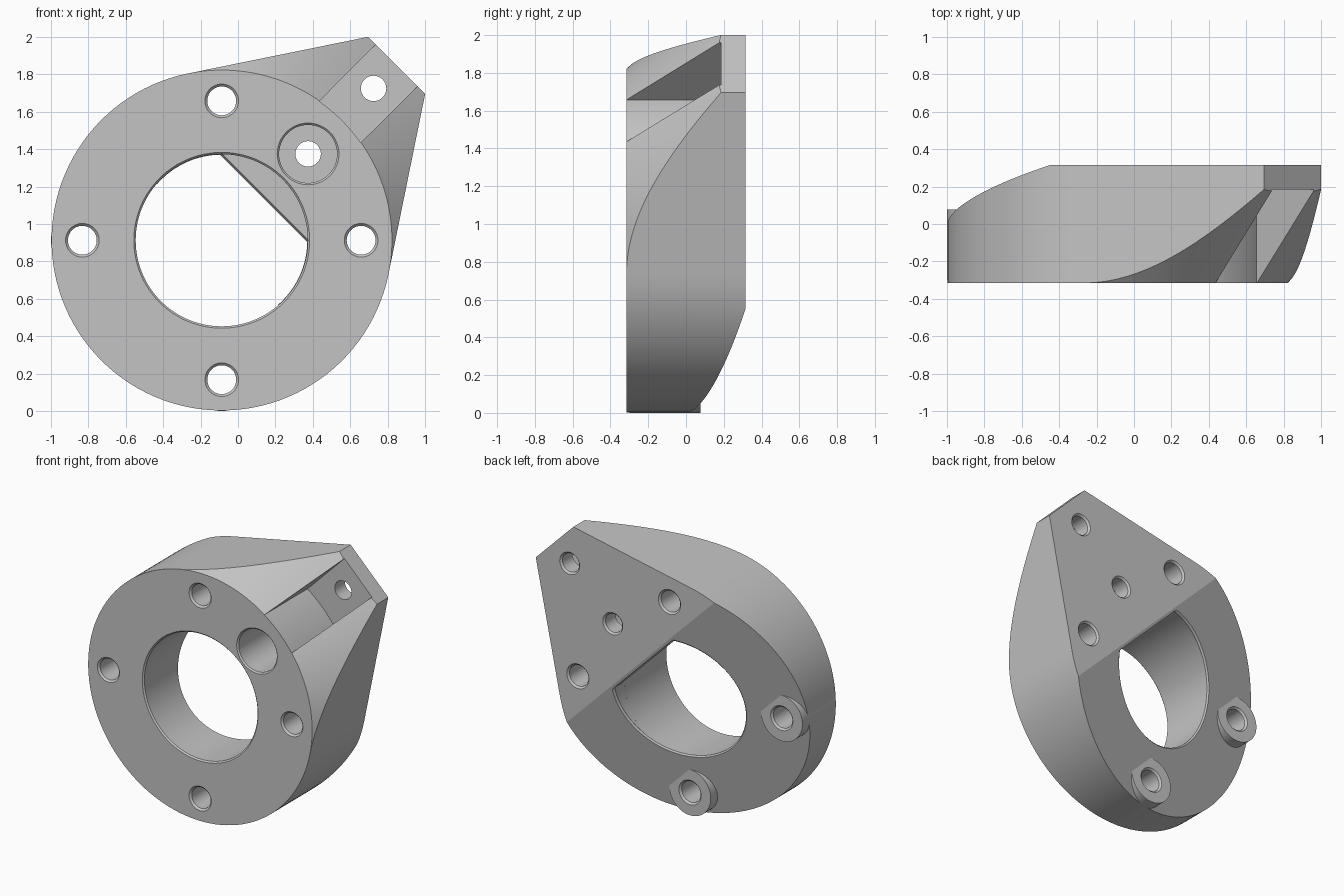
import bpy
import bmesh
from math import acos, atan2, cos, hypot, pi, sin, tau
from mathutils import Matrix

if "Cube" in bpy.data.objects:
    bpy.data.objects.remove(bpy.data.objects["Cube"])

# Local frame: s runs along the arm, t across it, w is depth (front is negative)
H = 0.5 ** 0.5
CENTRE_X, CENTRE_Z = -0.087, 0.913
FRAME = Matrix(((H, H, 0, CENTRE_X), (0, 0, 1, 0), (H, -H, 0, CENTRE_Z), (0, 0, 0, 1)))

FRONT, BACK, STEP = -0.315, 0.315, 0.185
RADIUS, BORE, BOLT = 0.91, 0.46, 0.527
TIP_S, TIP_T = 1.322, 0.216
SLOPE, CREASE = 0.322, 0.335

grey = bpy.data.materials.new("plain_grey")
grey.use_nodes = True
grey.diffuse_color = (0.55, 0.55, 0.55, 1)
grey.node_tree.nodes["Principled BSDF"].inputs["Base Color"].default_value = (0.55, 0.55, 0.55, 1)


def loft(name, rings, cut_plane=False):
    """Solid skinned through rings of equal point counts, capped at both ends."""
    bm = bmesh.new()
    loops = [[bm.verts.new(p) for p in ring] for ring in rings]
    n = len(loops[0])
    for low, high in zip(loops, loops[1:]):
        for i in range(n):
            j = (i + 1) % n
            bm.faces.new((low[i], low[j], high[j], high[i]))
    bm.faces.new(loops[0][::-1])
    bm.faces.new(loops[-1])
    bmesh.ops.remove_doubles(bm, verts=bm.verts[:], dist=1e-5)
    if cut_plane:
        # Sloping back of the ring
        bmesh.ops.bisect_plane(bm, geom=bm.verts[:] + bm.edges[:] + bm.faces[:], dist=1e-5,
                               plane_co=(CREASE, 0, BACK), plane_no=(-SLOPE, 0, 1), clear_outer=True)
        bmesh.ops.holes_fill(bm, edges=[e for e in bm.edges if e.is_boundary], sides=0)
    bmesh.ops.recalc_face_normals(bm, faces=bm.faces[:])
    mesh = bpy.data.meshes.new(name)
    bm.to_mesh(mesh)
    bm.free()
    mesh.materials.append(grey)
    obj = bpy.data.objects.new(name, mesh)
    obj.matrix_world = FRAME
    bpy.context.collection.objects.link(obj)
    return obj


def turned(name, s, t, profile, sides=64):
    """Round part from (depth, radius) pairs."""
    return loft(name, [[(s + r * cos(tau * i / sides), t + r * sin(tau * i / sides), w)
                        for i in range(sides)] for w, r in profile])


def chord_ring(r, limit, w, skew=0.0, sides=96):
    """Circle with everything beyond s = limit sliced off."""
    a = acos(limit / r)
    angles = [a + (tau - 2 * a) * i / sides for i in range(sides + 1)]
    return [(r * cos(b), r * sin(b), w + skew * (r * cos(b) - CREASE)) for b in angles]


def combine(target, other, operation):
    mod = target.modifiers.new(operation.lower(), 'BOOLEAN')
    mod.operation, mod.solver, mod.object = operation, 'EXACT', other
    bpy.context.view_layer.objects.active = target
    bpy.ops.object.modifier_apply(modifier=mod.name)
    bpy.data.objects.remove(other)


# Ring and tapering arm: tangent sides, conical front, flat tip
tip_angle = atan2(TIP_T, TIP_S)
tip_radius = hypot(TIP_S, TIP_T)
tangent = tip_angle + acos(RADIUS / tip_radius)
taper = (STEP - FRONT) / (tip_radius - RADIUS)


def reach(a):
    a = abs(a)
    if a >= tangent:
        return RADIUS
    return TIP_S / cos(a) if a <= tip_angle else RADIUS / cos(tangent - a)


def spread(a, b, n):
    return [a + (b - a) * i / n for i in range(n)]


angles = (spread(-tangent, -tip_angle, 24) + spread(-tip_angle, tip_angle, 8)
          + spread(tip_angle, tangent, 24) + spread(tangent, tau - tangent, 80))
angles = [a if a <= pi else a - tau for a in angles]
front_ring = [(RADIUS * cos(a), RADIUS * sin(a), FRONT) for a in angles]
mid_ring = [(reach(a) * cos(a), reach(a) * sin(a), FRONT + (reach(a) - RADIUS) * taper) for a in angles]
back_ring = [(x, y, BACK) for x, y, _ in mid_ring]
body = loft("mounting_ring_with_arm", [front_ring, mid_ring, back_ring], cut_plane=True)

# Slot down the arm, ending on the round wall of the ring
half = 0.159
wall = RADIUS - 0.002
arc = [(wall * cos(a), wall * sin(a)) for a in (atan2(half, wall) * k / 6 for k in range(6, -7, -1))]
outline = [(1.6, half)] + arc + [(1.6, -half)]
slot = loft("slot_cutter", [[(x, y, w) for x, y in outline] for w in (-0.5, STEP)])
combine(body, slot, 'DIFFERENCE')

# Bosses behind the two far bolt holes
for t in (-BOLT, BOLT):
    combine(body, turned("boss", -BOLT, t, [(-0.3, 0.168), (0.077, 0.168)]), 'UNION')

# Main bore, blind behind the arm plate
combine(body, turned("bore_cutter", 0, 0, [(FRONT - 0.01, BORE + 0.02), (FRONT + 0.01, BORE),
                                           (STEP, BORE)], 128), 'DIFFERENCE')
inner = BORE - 0.002
through = [chord_ring(inner, limit, w) for w, limit in ((0, 0.338), (0.17, 0.338), (0.205, 0.316), (0.5, 0.316))]
combine(body, loft("bore_back_cutter", through), 'DIFFERENCE')
lip = [chord_ring(inner + grow, 0.314, BACK + w, SLOPE) for w, grow in ((-0.012, 0.001), (0.012, 0.024))]
combine(body, loft("bore_lip_cutter", lip), 'DIFFERENCE')

# Four bolt holes, chamfered at both ends
for s in (-BOLT, BOLT):
    for t in (-BOLT, BOLT):
        end = 0.077 if s < 0 else BACK
        hole = [(FRONT - 0.01, 0.1), (FRONT + 0.013, 0.077), (end - 0.013, 0.077), (end + 0.01, 0.1)]
        combine(body, turned("bolt_hole_cutter", s, t, hole), 'DIFFERENCE')

# Counterbore and the two small arm holes
combine(body, turned("counterbore_cutter", 0.653, 0, [(FRONT - 0.01, 0.175), (FRONT + 0.01, 0.155),
                                                      (STEP, 0.155)]), 'DIFFERENCE')
for s in (0.653, 1.148):
    hole = [(0.0, 0.068), (BACK - 0.013, 0.068), (BACK + 0.01, 0.091)]
    combine(body, turned("arm_hole_cutter", s, 0, hole), 'DIFFERENCE')

bpy.ops.object.select_all(action='DESELECT')
body.select_set(True)
bpy.context.view_layer.objects.active = body
bpy.ops.object.shade_smooth_by_angle(angle=pi / 12)
